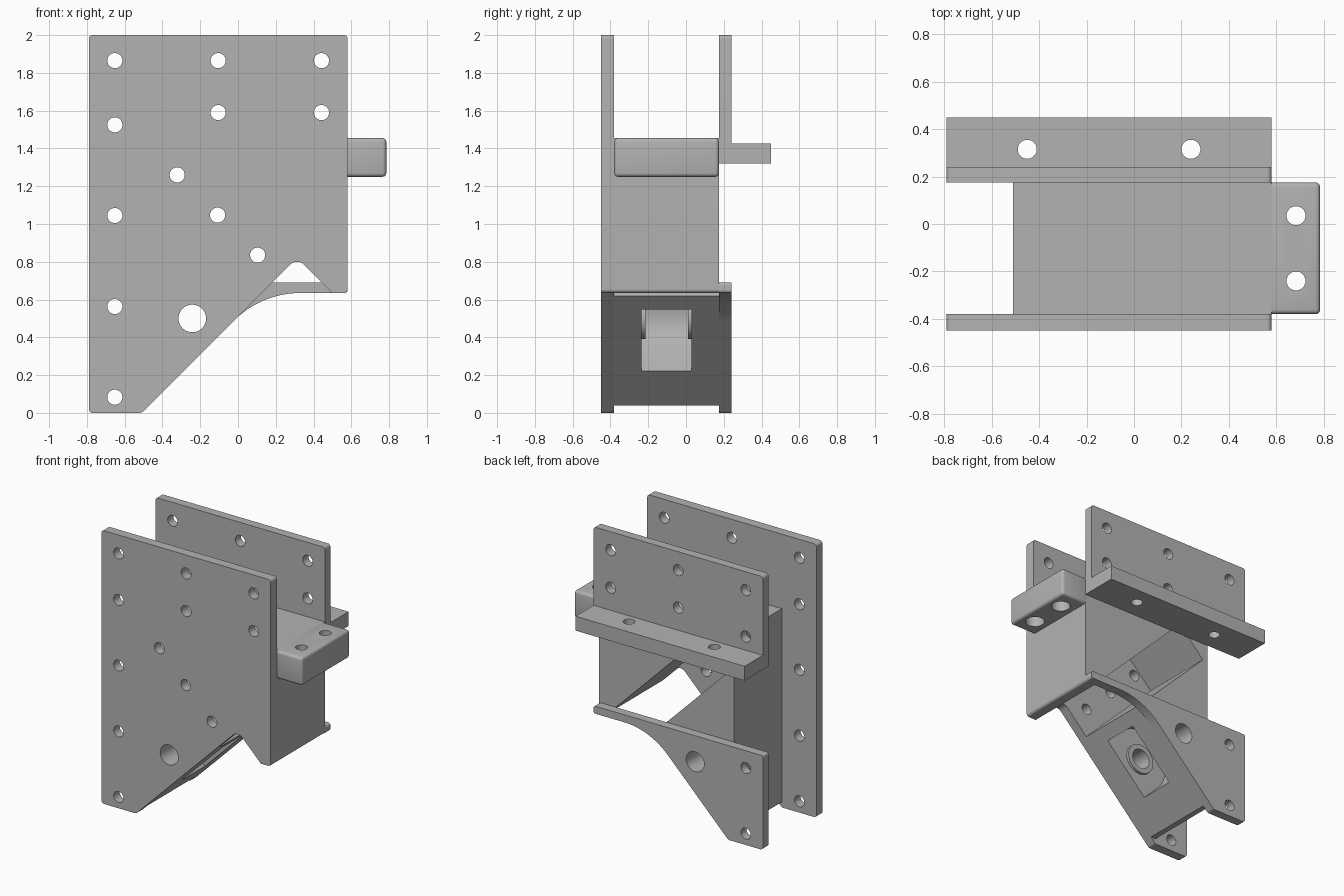
import bpy, bmesh, math
from mathutils import Vector

old = bpy.data.objects.get("Cube")
if old:
    bpy.data.objects.remove(old, do_unlink=True)

grey = bpy.data.materials.new("plain grey")
grey.use_nodes = True
GREY = (0.45, 0.45, 0.45, 1)
grey.diffuse_color = GREY
grey.node_tree.nodes["Principled BSDF"].inputs["Base Color"].default_value = GREY

FRONT, INNER, BACK, OUTER = -0.45, -0.38, 0.175, 0.24   # plate faces in y
LEFT, RIGHT, TOP = -0.79, 0.58, 2.0


def rounded(corners, steps=12):
    """Round each (a, b, radius) corner of a closed profile."""
    pts = []
    for i, (a, b, r) in enumerate(corners):
        p = Vector((a, b))
        if r == 0:
            pts.append(p)
            continue
        u = (Vector(corners[i - 1][:2]) - p).normalized()
        v = (Vector(corners[(i + 1) % len(corners)][:2]) - p).normalized()
        half = u.angle(v) / 2
        centre = p + (u + v).normalized() * r / math.sin(half)
        s = p + u * r / math.tan(half) - centre
        e = p + v * r / math.tan(half) - centre
        sweep = math.pi - 2 * half
        for k in range(steps + 1):
            t = k / steps
            pts.append(centre + (s * math.sin((1 - t) * sweep)
                                 + e * math.sin(t * sweep)) / math.sin(sweep))
    return pts


def extrude(name, corners, y0, y1):
    """Extrude an x-z profile from y0 to y1."""
    bm = bmesh.new()
    face = bm.faces.new([bm.verts.new((p.x, y0, p.y)) for p in rounded(corners)])
    new = bmesh.ops.extrude_face_region(bm, geom=[face])["geom"]
    bmesh.ops.translate(bm, vec=(0, y1 - y0, 0),
                        verts=[g for g in new if isinstance(g, bmesh.types.BMVert)])
    bmesh.ops.recalc_face_normals(bm, faces=bm.faces)
    return finish(name, bm)


def finish(name, bm):
    mesh = bpy.data.meshes.new(name)
    bm.to_mesh(mesh)
    bm.free()
    mesh.materials.append(grey)
    ob = bpy.data.objects.new(name, mesh)
    bpy.context.collection.objects.link(ob)
    return ob


def rod(name, x, y, z, radius, depth, upright=False):
    bpy.ops.mesh.primitive_cylinder_add(
        vertices=40, radius=radius, depth=depth, location=(x, y, z),
        rotation=(0 if upright else math.pi / 2, 0, 0))
    ob = bpy.context.object
    ob.name = name
    ob.data.materials.append(grey)
    return ob


def apply(ob, mod):
    bpy.context.view_layer.objects.active = ob
    bpy.ops.object.modifier_apply(modifier=mod.name)


def cut(ob, cutter):
    mod = ob.modifiers.new("cut", "BOOLEAN")
    mod.operation, mod.solver, mod.object = "DIFFERENCE", "EXACT", cutter
    apply(ob, mod)
    bpy.data.objects.remove(cutter, do_unlink=True)


def drill(ob, places, radius=0.04):
    for x, z in places:
        cut(ob, rod("cutter", x, 0, z, radius, 3))


def drill_down(ob, places, z, radius, depth):
    for x, y in places:
        cut(ob, rod("cutter", x, y, z, radius, depth, True))


# Hole layout
upper_holes = [(x, z) for x in (-0.105, 0.442) for z in (1.865, 1.59)]
upper_holes += [(-0.652, 1.865), (-0.652, 1.525)]
lower_holes = [(-0.652, 0.563), (-0.652, 0.083)]
slot_holes = [(-0.322, 1.26), (-0.108, 1.047), (0.104, 0.835)]
AXLE = (-0.242, 0.5)

# Front plate with the angled, notched lower edge
front_plate = extrude("front_plate", [
    (LEFT, 0, 0.02), (-0.51, 0, 0.03), (0.3125, 0.8225, 0.055),
    (0.5, 0.635, 0), (RIGHT, 0.635, 0.02), (RIGHT, TOP, 0.02), (LEFT, TOP, 0.02)],
    FRONT, INNER)
drill(front_plate, upper_holes + lower_holes + slot_holes + [(-0.652, 1.045)])
drill(front_plate, [AXLE], 0.073)

# Rear upper plate and its mounting flange
rear_upper_plate = extrude("rear_upper_plate", [
    (LEFT, 1.32, 0), (RIGHT, 1.32, 0), (RIGHT, TOP, 0.02), (LEFT, TOP, 0.02)],
    BACK, OUTER)
drill(rear_upper_plate, upper_holes)
flange = extrude("rear_flange", [
    (LEFT, 1.32, 0), (RIGHT, 1.32, 0), (RIGHT, 1.425, 0), (LEFT, 1.425, 0)],
    OUTER, 0.45)
drill_down(flange, [(-0.45, 0.315), (0.24, 0.315)], 1.37, 0.04, 1)

# Rear lower plate with the swept underside
rear_lower_plate = extrude("rear_lower_plate", [
    (LEFT, 0, 0.02), (-0.51, 0, 0.03), (0.125, 0.635, 0.5),
    (RIGHT, 0.635, 0.015), (RIGHT, 0.69, 0.015), (LEFT, 0.69, 0.015)],
    BACK, OUTER)
drill(rear_lower_plate, lower_holes)
drill(rear_lower_plate, [AXLE], 0.073)

# Solid core between the plates
core = extrude("core", [
    (-0.51, 0.04, 0), (-0.47, 0.04, 0), (0.3125, 0.8225, 0.055), (0.5, 0.635, 0),
    (RIGHT, 0.635, 0.02), (RIGHT, 1.455, 0), (-0.51, 1.455, 0)], INNER, BACK)


def slanted(total, rise):
    """Point given by x + z and z - x."""
    return ((total - rise) / 2, (total + rise) / 2, 0)


# Diagonal slot through the core, open at the back and the sloping underside
cut(core, extrude("cutter", [
    slanted(0.725, 0.2), slanted(1.135, 0.2), slanted(1.135, 1.66), slanted(0.725, 1.66)],
    INNER - 0.02, BACK + 0.1))

# Round-backed wheel pocket in the sloping face
W = 0.23
k = math.sqrt(0.5)
pocket = [(AXLE[0] + k * (a + d), AXLE[1] + k * (a - d), r)
          for a, d, r in ((-W, -W, 0.225), (W, -W, 0.225), (W, 0.35, 0), (-W, 0.35, 0))]
cut(core, extrude("cutter", pocket, -0.235, 0.03))
drill(core, [AXLE], 0.073)

# Raised rings around the axle hole inside the pocket
for side, y in (("front", -0.225), ("rear", 0.02)):
    ring = rod(side + "_axle_ring", AXLE[0], y, AXLE[1], 0.11, 0.02)
    drill(ring, [AXLE], 0.073)

# Side mounting block with counterbored holes
block = extrude("side_block", [
    (RIGHT - 0.03, 1.25, 0), (0.785, 1.25, 0), (0.785, 1.455, 0), (RIGHT - 0.03, 1.455, 0)],
    INNER, BACK)
bev = block.modifiers.new("soft edges", "BEVEL")
bev.width, bev.segments = 0.02, 4
apply(block, bev)
block_holes = [(0.683, 0.035), (0.683, -0.24)]
drill_down(block, block_holes, 1.35, 0.04, 1)
drill_down(block, block_holes, 1.25, 0.065, 0.2)

# Smooth the curved walls, keep the edges sharp
bpy.ops.object.select_all(action="DESELECT")
for ob in bpy.context.scene.objects:
    if ob.type == "MESH" and grey.name in ob.data.materials:
        ob.select_set(True)
        bpy.context.view_layer.objects.active = ob
bpy.ops.object.shade_smooth_by_angle(angle=math.radians(30))
